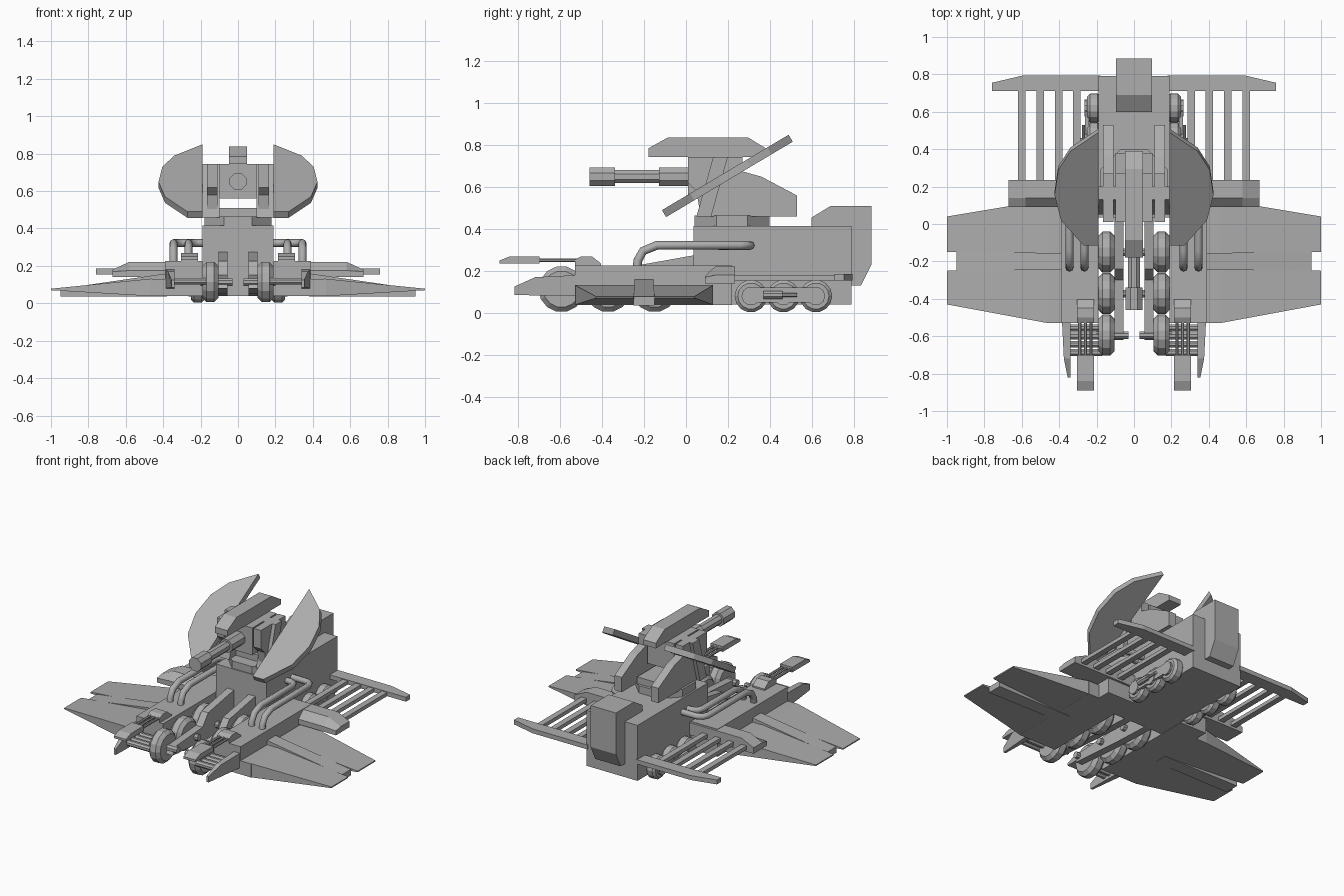
import bpy, bmesh
from math import pi
from mathutils import Vector, Matrix

old = bpy.data.objects.get("Cube")
if old:
    bpy.data.objects.remove(old, do_unlink=True)

grey = bpy.data.materials.new("plain_grey")
grey.use_nodes = True
grey.diffuse_color = (0.42, 0.42, 0.42, 1)
grey.node_tree.nodes["Principled BSDF"].inputs["Base Color"].default_value = (0.42, 0.42, 0.42, 1)


def finish(name, bm):
    bmesh.ops.recalc_face_normals(bm, faces=bm.faces)
    mesh = bpy.data.meshes.new(name)
    bm.to_mesh(mesh)
    bm.free()
    mesh.materials.append(grey)
    obj = bpy.data.objects.new(name, mesh)
    bpy.context.collection.objects.link(obj)
    return obj


def loft(name, first, second):
    """Solid between two matching outlines."""
    bm = bmesh.new()
    a = [bm.verts.new(p) for p in first]
    b = [bm.verts.new(p) for p in second]
    bm.faces.new(a)
    bm.faces.new(b)
    n = len(a)
    for i in range(n):
        j = (i + 1) % n
        bm.faces.new((a[i], a[j], b[j], b[i]))
    return finish(name, bm)


def side_prism(name, pts, x0, x1):
    """Outline in y, z extruded along x."""
    return loft(name, [(x0, y, z) for y, z in pts], [(x1, y, z) for y, z in pts])


def plan_prism(name, pts, z0, z1):
    """Outline in x, y extruded along z."""
    return loft(name, [(x, y, z0) for x, y in pts], [(x, y, z1) for x, y in pts])


def box(name, x0, x1, y0, y1, z0, z1):
    return plan_prism(name, [(x0, y0), (x1, y0), (x1, y1), (x0, y1)], z0, z1)


def rod(name, start, end, radius, sides=8, bevel=0):
    """Cylinder between two points, optionally with chamfered rims."""
    a, b = Vector(start), Vector(end)
    axis = b - a
    turn = axis.to_track_quat("Z", "Y").to_matrix().to_4x4()
    bm = bmesh.new()
    bmesh.ops.create_cone(bm, cap_ends=True, segments=sides, radius1=radius, radius2=radius,
                          depth=axis.length,
                          matrix=Matrix.Translation((a + b) / 2) @ turn @ Matrix.Rotation(pi / sides, 4, "Z"))
    if bevel:
        rims = [e for f in bm.faces if len(f.verts) == sides for e in f.edges]
        bmesh.ops.bevel(bm, geom=rims, offset=bevel, segments=1, affect="EDGES")
    return finish(name, bm)


def pipe(name, points, radius):
    curve = bpy.data.curves.new(name, "CURVE")
    curve.dimensions = "3D"
    curve.bevel_depth = radius
    curve.bevel_resolution = 2
    curve.use_fill_caps = True
    line = curve.splines.new("POLY")
    line.points.add(len(points) - 1)
    for point, co in zip(line.points, points):
        point.co = (*co, 1)
    curve.materials.append(grey)
    obj = bpy.data.objects.new(name, curve)
    bpy.context.collection.objects.link(obj)


# Central body and the armoured box on its tail
box("body", -0.19, 0.19, 0.035, 0.79, 0.04, 0.415)
side_prism("tail_box", [(0.6, 0.40), (0.6, 0.455), (0.69, 0.51), (0.885, 0.51), (0.885, 0.23),
                        (0.835, 0.13), (0.785, 0.13), (0.785, 0.40)], -0.095, 0.095)

# Turret: ring, gun block, hood and main gun
rod("turret_ring", (0, 0.22, 0.41), (0, 0.22, 0.465), 0.193)
box("turret_floor", -0.1, 0.1, 0.12, 0.38, 0.46, 0.51)
box("gun_block", -0.1, 0.1, 0.01, 0.27, 0.56, 0.745)
side_prism("turret_hood", [(-0.18, 0.745), (-0.18, 0.785), (-0.085, 0.838), (0.295, 0.838),
                           (0.39, 0.78), (0.39, 0.745)], -0.047, 0.047)
for name, y0, y1, r in (("gun_muzzle", -0.46, -0.34, 0.048), ("gun_barrel", -0.35, -0.12, 0.034),
                        ("gun_breech", -0.13, 0.02, 0.048)):
    rod(name, (0, y0, 0.65), (0, y1, 0.65), r)

for s, side in ((1, "left"), (-1, "right")):
    # Turret cheek and tilted shield
    side_prism(side + "_cheek", [(0.07, 0.46), (0.53, 0.46), (0.53, 0.56), (0.36, 0.65), (0.27, 0.675),
                                 (0.27, 0.745), (0.01, 0.745), (0.01, 0.62), (0.05, 0.58)],
               s * 0.11, s * 0.165)
    side_prism(side + "_cheek_strut", [(0.05, 0.46), (0.12, 0.46), (0.2, 0.745), (0.13, 0.745)],
               s * 0.1, s * 0.19)
    outline = [(0.19, 0.85), (0.34, 0.79), (0.405, 0.73), (0.425, 0.65), (0.39, 0.57),
               (0.27, 0.49), (0.19, 0.49)]
    top = [(s * x, -0.115 + (z - 0.49) * 1.68, z) for x, z in outline]
    loft(side + "_shield", top, [(x, y + 0.02, z - 0.033) for x, y, z in top])

    # Side hull, cross pod and front fin
    box(side + "_hull", s * 0.19, s * 0.39, -0.53, 0.22, 0.038, 0.225)
    pod = [(0.09, 0.14), (0.09, 0.175), (0.14, 0.222), (0.235, 0.222), (0.235, 0.14)]
    side_prism(side + "_pod", pod, s * 0.15, s * 0.58)
    loft(side + "_pod_end", [(s * 0.58, y, z) for y, z in pod],
         [(s * 0.67, y, min(z, 0.18 if z > 0.2 else 0.17)) for y, z in pod])
    loft(side + "_front_fin",
         [(s * 0.34, y, z) for y, z in ((-0.52, 0.08), (-0.52, 0.18), (-0.72, 0.17), (-0.82, 0.125), (-0.82, 0.085))],
         [(s * x, y, z) for x, y, z in ((0.385, -0.52, 0.08), (0.385, -0.52, 0.18), (0.375, -0.72, 0.17),
                                        (0.355, -0.82, 0.125), (0.355, -0.82, 0.085))])

    # Wing: two tapering panels either side of a narrow spar
    box(side + "_wing_root", s * 0.3, s * 0.47, -0.53, 0.13, 0.038, 0.13)
    for part, r0, r1, t0, t1 in (("front", -0.53, -0.24, -0.43, -0.25), ("rear", -0.16, 0.13, -0.15, 0.04)):
        loft(side + "_wing_" + part,
             [(s * 0.46, r0, 0.038), (s * 0.46, r1, 0.038), (s * 0.46, r1, 0.132), (s * 0.46, r0, 0.132)],
             [(s, t0, 0.07), (s, t1, 0.07), (s, t1, 0.078), (s, t0, 0.078)])
    loft(side + "_wing_spar",
         [(s * 0.38, -0.245, 0.036), (s * 0.38, -0.155, 0.036), (s * 0.38, -0.155, 0.16), (s * 0.38, -0.245, 0.16)],
         [(s * 0.95, -0.25, 0.036), (s * 0.95, -0.15, 0.036), (s * 0.95, -0.15, 0.077), (s * 0.95, -0.25, 0.077)])

    # Tail grille
    plan_prism(side + "_tail_bar", [(s * x, y) for x, y in ((0.18, 0.71), (0.76, 0.71), (0.76, 0.755),
                                                          (0.59, 0.795), (0.18, 0.795))], 0.155, 0.185)
    for i in range(4):
        x = 0.305 + 0.098 * i
        box(f"{side}_tail_slat_{i}", s * (x - 0.02), s * (x + 0.02), 0.22, 0.72, 0.155, 0.18)

    # Front wheels on their inner beam
    side_prism(side + "_wheel_beam", [(0.04, 0.04), (0.04, 0.275), (-0.24, 0.225), (-0.3, 0.15),
                                      (-0.6, 0.13), (-0.62, 0.08), (-0.2, 0.05)], s * 0.055, s * 0.105)
    for i in range(3):
        y = -0.15 - 0.222 * i
        rod(f"{side}_front_wheel_{i}", (s * 0.105, y, 0.113), (s * 0.19, y, 0.113), 0.11, 14, 0.022)
        rod(f"{side}_front_axle_{i}", (s * 0.03, y, 0.113), (s * 0.2, y, 0.113), 0.022)
    for i in range(4):
        y = -0.555 - 0.044 * i
        rod(f"{side}_cross_rod_{i}", (s * 0.17, y, 0.118), (s * 0.36, y, 0.118), 0.02)

    # Rear wheels with their outer link
    for i in range(3):
        y = 0.31 + 0.155 * i
        rod(f"{side}_rear_wheel_{i}", (s * 0.18, y, 0.08), (s * 0.25, y, 0.08), 0.078, 14, 0.015)
        rod(f"{side}_rear_hub_{i}", (s * 0.24, y, 0.08), (s * 0.265, y, 0.08), 0.045, 10)
    box(side + "_rear_link", s * 0.24, s * 0.262, 0.3, 0.635, 0.05, 0.12)
    rod(side + "_rear_damper", (s * 0.27, 0.37, 0.085), (s * 0.27, 0.46, 0.085), 0.02)
    rod(side + "_rear_damper_rod", (s * 0.27, 0.45, 0.085), (s * 0.27, 0.53, 0.085), 0.01)

    # Small twin-rod gun on the hull
    side_prism(side + "_small_gun_rear", [(-0.53, 0.22), (-0.53, 0.255), (-0.5, 0.27), (-0.45, 0.27),
                                          (-0.405, 0.235), (-0.405, 0.22)], s * 0.215, s * 0.305)
    side_prism(side + "_small_gun_front", [(-0.89, 0.235), (-0.89, 0.25), (-0.84, 0.27), (-0.7, 0.27),
                                           (-0.7, 0.235)], s * 0.215, s * 0.305)
    for i in range(3):
        x = s * (0.23 + 0.03 * i)
        rod(f"{side}_small_gun_rod_{i}", (x, -0.71, 0.25), (x, -0.52, 0.25), 0.009)

    # Two exhaust pipes bending from the hull into the body
    for i, x in enumerate((0.265, 0.345)):
        end = 0.25 + 0.058 * i
        pipe(f"{side}_exhaust_{i}", [(s * x, -0.235, 0.2), (s * x, -0.23, 0.25), (s * x, -0.205, 0.295),
                                     (s * x, -0.14, 0.322), (s * x, end - 0.05, 0.322),
                                     (s * (x - 0.015), end - 0.015, 0.322), (s * (x - 0.05), end, 0.322),
                                     (s * 0.17, end, 0.322)], 0.021)
